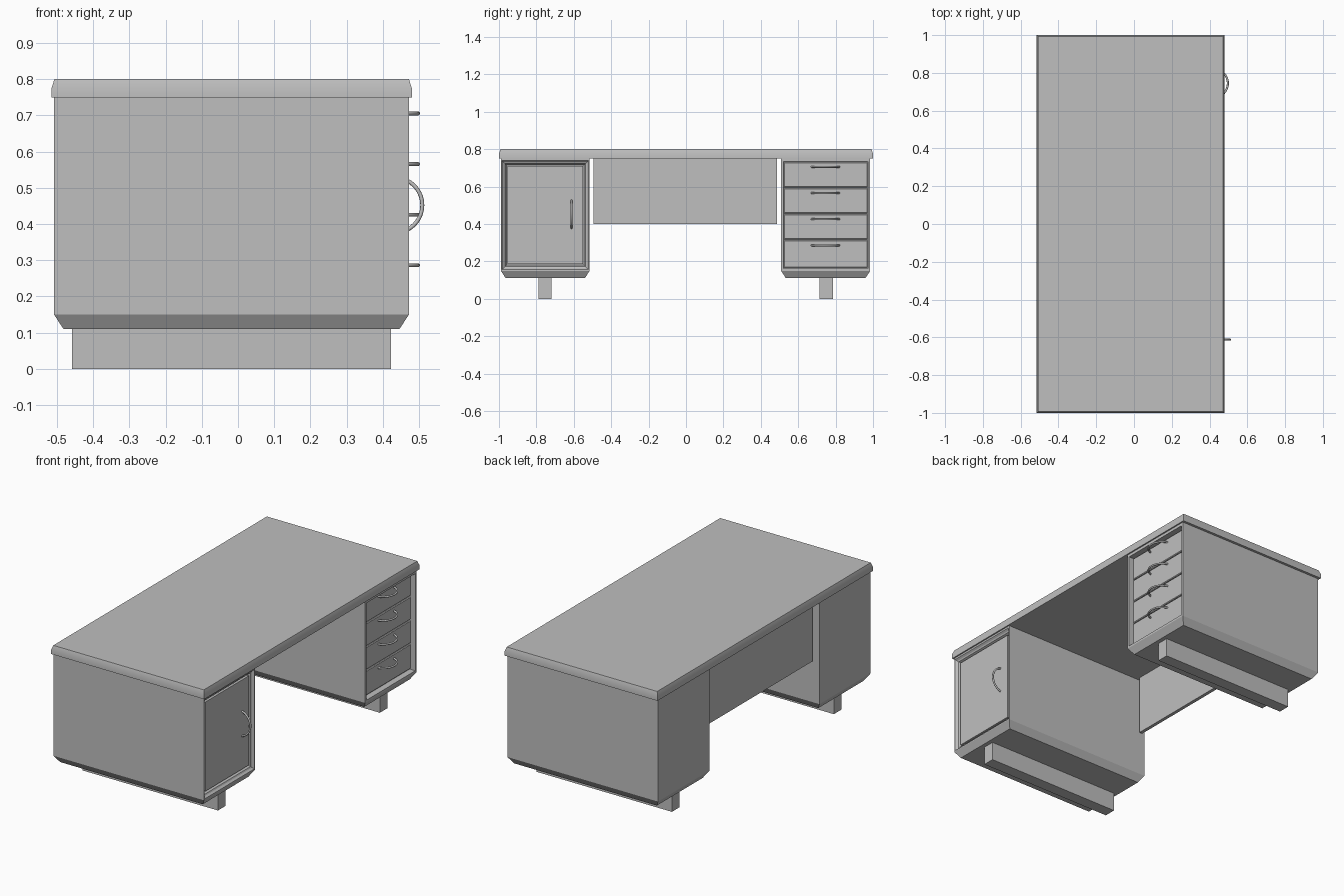
import bpy, bmesh, math
from mathutils import Vector

if "Cube" in bpy.data.objects:
    bpy.data.objects.remove(bpy.data.objects["Cube"])

grey = bpy.data.materials.new("desk_grey")
grey.diffuse_color = (0.52, 0.52, 0.52, 1)
grey.use_nodes = True
grey.node_tree.nodes["Principled BSDF"].inputs["Base Color"].default_value = grey.diffuse_color


def finish(name, bm, angle=None):
    bmesh.ops.recalc_face_normals(bm, faces=bm.faces)
    me = bpy.data.meshes.new(name)
    bm.to_mesh(me)
    bm.free()
    me.materials.append(grey)
    ob = bpy.data.objects.new(name, me)
    bpy.context.collection.objects.link(ob)
    if angle:
        bpy.ops.object.select_all(action='DESELECT')
        ob.select_set(True)
        bpy.context.view_layer.objects.active = ob
        bpy.ops.object.shade_smooth_by_angle(angle=math.radians(angle))
    return ob


def stack(name, rings, angle=None):
    """Closed solid through rectangles given as four corners each."""
    bm = bmesh.new()
    loops = [[bm.verts.new(p) for p in r] for r in rings]
    for a, b in zip(loops, loops[1:]):
        for i in range(4):
            j = (i + 1) % 4
            bm.faces.new((a[i], a[j], b[j], b[i]))
    bm.faces.new(loops[0])
    bm.faces.new(loops[-1])
    return finish(name, bm, angle)


def rect_z(x0, x1, y0, y1, z, inset=0):
    x0, x1, y0, y1 = x0 + inset, x1 - inset, y0 + inset, y1 - inset
    return [(x0, y0, z), (x1, y0, z), (x1, y1, z), (x0, y1, z)]


def rect_x(x, y0, y1, z0, z1, inset=0):
    y0, y1, z0, z1 = y0 + inset, y1 - inset, z0 + inset, z1 - inset
    return [(x, y0, z0), (x, y1, z0), (x, y1, z1), (x, y0, z1)]


def box(name, x0, x1, y0, y1, z0, z1):
    return stack(name, [rect_z(x0, x1, y0, y1, z0), rect_z(x0, x1, y0, y1, z1)])


def pedestal(name, y0, y1, steps):
    """Cabinet with chamfered underside; steps = (inset, x) of the front recess."""
    bm = bmesh.new()
    x0, x1 = -0.508, 0.472
    rings = [rect_z(x0, x1, y0, y1, 0.11, 0.026),
             rect_z(x0, x1, y0, y1, 0.15), rect_z(x0, x1, y0, y1, 0.75)]
    loops = [[bm.verts.new(p) for p in r] for r in rings]
    for a, b in zip(loops, loops[1:]):
        for i in range(4):
            j = (i + 1) % 4
            bm.faces.new((a[i], a[j], b[j], b[i]))
    bm.faces.new(loops[0])
    bm.faces.new(loops[-1])
    bm.faces.ensure_lookup_table()
    front = next(f for f in bm.faces
                 if all(v.co.x > 0.47 for v in f.verts))
    # nested frame loops stepping back into the front
    prev = [loops[1][1], loops[1][2], loops[2][2], loops[2][1]]
    bm.faces.remove(front)
    for inset, x in steps:
        new = [bm.verts.new(p) for p in rect_x(x, y0, y1, 0.15, 0.745, inset)]
        for i in range(4):
            j = (i + 1) % 4
            bm.faces.new((prev[i], prev[j], new[j], new[i]))
        prev = new
    bm.faces.new(prev)
    return finish(name, bm)


def handle(name, centre, along):
    """Bow handle: a round bar swept along an arc standing off the front."""
    bm = bmesh.new()
    c, t = Vector(centre), Vector(along)
    out, side = Vector((1, 0, 0)), Vector(along).cross(Vector((1, 0, 0)))
    half, rise, r, n, m = 0.073, 0.054, 0.0055, 16, 10
    R = (half ** 2 + rise ** 2) / (2 * rise)
    span = math.asin(half / R)
    loops = []
    for k in range(n + 1):
        a = span * (2 * k / n - 1)
        radial = t * math.sin(a) + out * math.cos(a)
        p = c + radial * R + out * (rise - R)
        loops.append([bm.verts.new(p + r * (radial * math.cos(b) + side * math.sin(b)))
                      for b in (2 * math.pi * i / m for i in range(m))])
    for a, b in zip(loops, loops[1:]):
        for i in range(m):
            j = (i + 1) % m
            bm.faces.new((a[i], a[j], b[j], b[i]))
    bm.faces.new(loops[0])
    bm.faces.new(loops[-1])
    return finish(name, bm, 40)


# desktop with chamfered upper edge
top = (-0.515, 0.48, -1.0, 1.0)
stack("desktop", [rect_z(*top, 0.75), rect_z(*top, 0.775),
                  rect_z(*top, 0.80, 0.008)], 25)

# modesty panel near the rear edge
box("modesty_panel", -0.475, -0.455, -0.495, 0.487, 0.40, 0.75)

# door cabinet with moulded frame, and drawer cabinet with plain rim
pedestal("door_cabinet", -0.99, -0.515,
         [(0.006, 0.472), (0.014, 0.462), (0.022, 0.458), (0.030, 0.44)])
pedestal("drawer_cabinet", 0.508, 0.985, [(0.012, 0.472), (0.012, 0.435)])

# door leaf and handle
stack("door", [rect_x(0.438, -0.955, -0.55, 0.185, 0.71),
               rect_x(0.456, -0.955, -0.55, 0.185, 0.71)])
handle("door_handle", (0.455, -0.612, 0.452), (0, 0, 1))

# four drawer fronts with chamfered edges
levels = [0.165, 0.3155, 0.4545, 0.594, 0.733]
for i, (z0, z1) in enumerate(zip(levels, levels[1:])):
    d = (0.522, 0.971, z0 + 0.002, z1 - 0.002)
    stack(f"drawer_{i + 1}", [rect_x(0.433, *d), rect_x(0.440, *d),
                              rect_x(0.444, *d, 0.004)])
    handle(f"drawer_handle_{i + 1}", (0.443, 0.745, 0.286 + 0.1398 * i), (0, 1, 0))

# runner foot below each cabinet
for name, y in (("door_side_foot", -0.754), ("drawer_side_foot", 0.75)):
    box(name, -0.458, 0.422, y - 0.035, y + 0.035, 0, 0.115)
